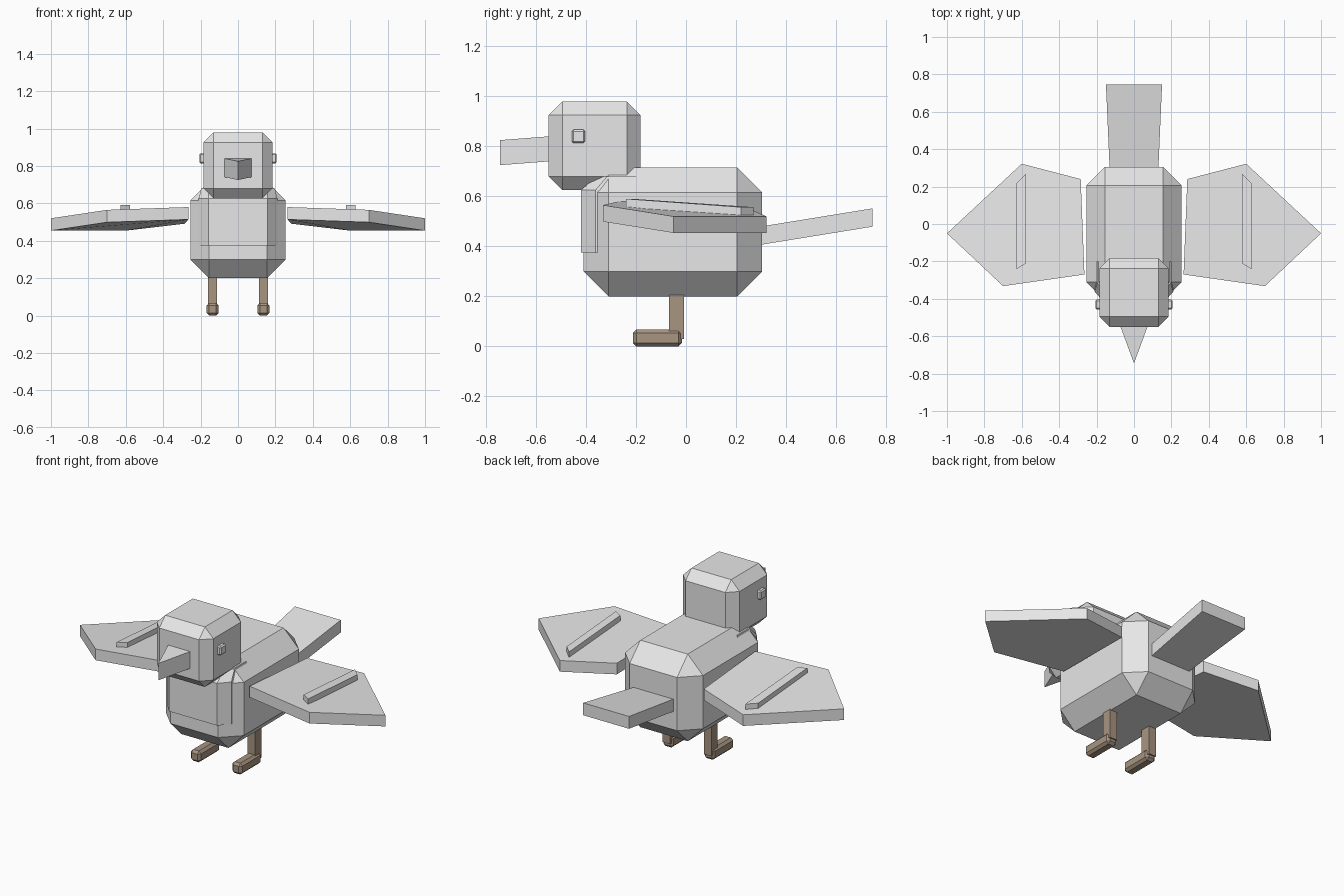
import bpy, bmesh

if "Cube" in bpy.data.objects:
    bpy.data.objects.remove(bpy.data.objects["Cube"])

def material(name, rgb):
    m = bpy.data.materials.new(name)
    m.diffuse_color = (*rgb, 1)
    m.use_nodes = True
    m.node_tree.nodes["Principled BSDF"].inputs["Base Color"].default_value = m.diffuse_color
    return m

GREY = material("pale grey", (0.8, 0.8, 0.8))
BROWN = material("leg brown", (0.39, 0.30, 0.22))

def finish(name, bm, mat):
    bmesh.ops.recalc_face_normals(bm, faces=bm.faces)
    me = bpy.data.meshes.new(name)
    bm.to_mesh(me)
    bm.free()
    me.materials.append(mat)
    ob = bpy.data.objects.new(name, me)
    bpy.context.collection.objects.link(ob)
    return ob

def box(name, lo, hi, bevel=0, mat=GREY):
    """Box between two corners, with chamfered edges."""
    bm = bmesh.new()
    bmesh.ops.create_cube(bm, size=1)
    for v in bm.verts:
        v.co = [(a + b) / 2 + c * (b - a) for a, b, c in zip(lo, hi, v.co)]
    if bevel:
        bmesh.ops.bevel(bm, geom=bm.edges[:], offset=bevel, segments=1,
                        affect='EDGES')
    return finish(name, bm, mat)

def loft(name, rings, mat=GREY):
    """Closed solid through matching rings of points."""
    bm = bmesh.new()
    vs = [[bm.verts.new(p) for p in r] for r in rings]
    n = len(vs[0])
    bm.faces.new(vs[0])
    bm.faces.new(vs[-1])
    for a, b in zip(vs, vs[1:]):
        for i in range(n):
            j = (i + 1) % n
            bm.faces.new((a[i], a[j], b[j], b[i]))
    return finish(name, bm, mat)

def slab(name, top, thick, side=1):
    """Sheet given by its top outline, thickened straight down."""
    pts = [(x * side, y, z) for x, y, z in top]
    return loft(name, [pts, [(x, y, z - thick) for x, y, z in pts]])

# Body and head
box("body", (-0.255, -0.41, 0.2), (0.255, 0.305, 0.715), 0.1)
box("head", (-0.185, -0.55, 0.625), (0.185, -0.182, 0.98), 0.055)

# Breast plate wrapped round the front chamfers
def breast_ring(z, xi, yi, xo, yo):
    half = [(xi, yi), (xo, yo), (xo, -0.2)]
    return [(x, y, z) for x, y in half] + [(-x, y, z) for x, y in half[::-1]]

loft("breast_plate", [breast_ring(0.375, 0.158, -0.42, 0.21, -0.362),
                      breast_ring(0.625, 0.158, -0.42, 0.21, -0.362),
                      breast_ring(0.68, 0.155, -0.36, 0.197, -0.315)])

# Wedge beak and flared tail
slab("beak", [(-0.072, -0.55, 0.84), (0.072, -0.55, 0.84),
              (0, -0.745, 0.825)], 0.1)
slab("tail", [(-0.13, 0.29, 0.478), (0.13, 0.29, 0.478),
              (0.15, 0.747, 0.552), (-0.15, 0.747, 0.552)], 0.073)

# Paired parts
WING = [(0.285, 0.24, 0.557), (0.6, 0.322, 0.52), (1, -0.05, 0.52),
        (0.7, -0.332, 0.565), (0.265, -0.27, 0.58)]
FEATHER = [(0.577, 0.27, 0.557), (0.627, 0.22, 0.557),
           (0.627, -0.24, 0.59), (0.577, -0.21, 0.59)]

def mirrored_box(name, side, x0, x1, y, z, bevel, mat):
    xs = sorted((x0 * side, x1 * side))
    box(name, (xs[0], y[0], z[0]), (xs[1], y[1], z[1]), bevel, mat)

for side, tag in ((1, "left"), (-1, "right")):
    slab("wing_" + tag, WING, 0.066, side)
    slab("wing_feather_" + tag, FEATHER, 0.035, side)
    mirrored_box("eye_" + tag, side, 0.165, 0.207,
                 (-0.457, -0.404), (0.813, 0.867), 0.007, GREY)
    mirrored_box("leg_" + tag, side, 0.111, 0.16,
                 (-0.068, -0.008), (0.03, 0.25), 0, BROWN)
    mirrored_box("foot_" + tag, side, 0.103, 0.168,
                 (-0.213, -0.016), (0, 0.067), 0.014, BROWN)
